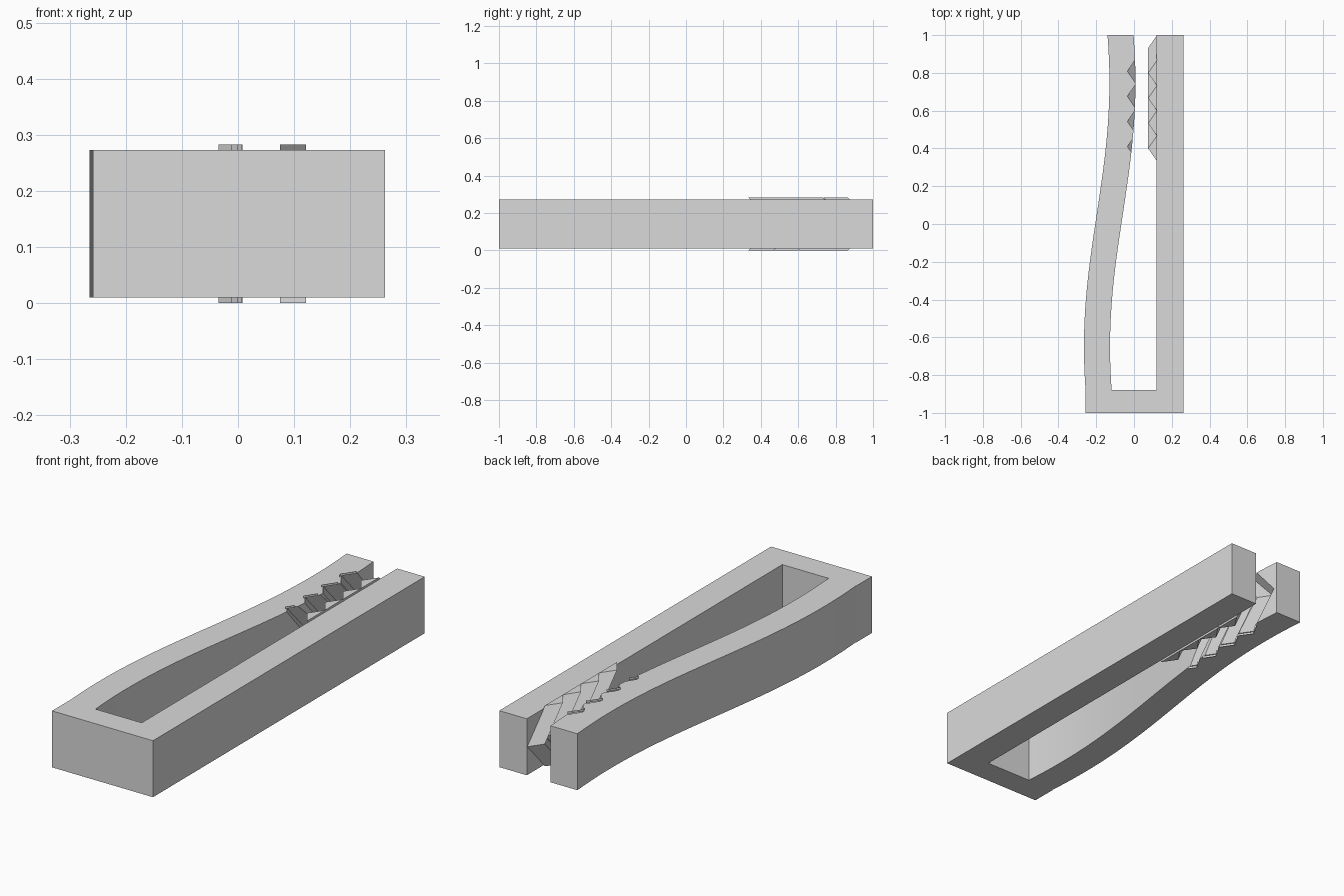
import bpy, bmesh, math

if "Cube" in bpy.data.objects:
    bpy.data.objects.remove(bpy.data.objects["Cube"], do_unlink=True)

LOW, HIGH = 0.01, 0.273          # body thickness
MID = (LOW + HIGH) / 2
LIP = 0.01                       # teeth stand this far beyond the body
PITCH = 0.133
FIRST = 0.40                     # first tooth tip
COUNT = 4

grey = bpy.data.materials.new("plain_grey")
grey.use_nodes = True
grey.diffuse_color = (0.7, 0.7, 0.7, 1)
grey.node_tree.nodes["Principled BSDF"].inputs["Base Color"].default_value = grey.diffuse_color


def finish(name, bm):
    bmesh.ops.recalc_face_normals(bm, faces=bm.faces)
    mesh = bpy.data.meshes.new(name)
    bm.to_mesh(mesh)
    bm.free()
    mesh.materials.append(grey)
    obj = bpy.data.objects.new(name, mesh)
    bpy.context.collection.objects.link(obj)
    return obj


def loft(bm, profile, levels, capped=True):
    """Stack an xy profile at (z, y shift) levels and skin the sides."""
    rings = [[bm.verts.new((x, y + dy, z)) for x, y in profile] for z, dy in levels]
    n = len(profile)
    for a, b in zip(rings, rings[1:]):
        for i in range(n if capped else n - 1):
            j = (i + 1) % n
            bm.faces.new((a[i], a[j], b[j], b[i]))
    if capped:
        bm.faces.new(rings[0])
        bm.faces.new(rings[-1])


def chevron(bottom, top):
    return [(bottom, 0), (MID, PITCH), (top, 0)]


def tooth_profile(tip, base, y):
    half = PITCH / 2 * 0.995
    return [(base, y - half), (tip, y), (base, y + half)]


FLAT = [(LOW, 0), (HIGH, 0)]
tooth_rows = [FIRST + PITCH * k for k in range(COUNT)]

# Straight jaw and end block in one L-shaped bar
bm = bmesh.new()
loft(bm, [(-0.258, -1), (0.262, -1), (0.262, 1), (0.12, 1), (0.12, -0.88), (-0.258, -0.88)], FLAT)
finish("straight_jaw_and_end_block", bm)

# Chevron teeth on the straight jaw
bm = bmesh.new()
for y in tooth_rows:
    loft(bm, tooth_profile(0.075, 0.121, y), chevron(LOW - LIP, HIGH + LIP))
finish("straight_jaw_teeth", bm)


# Curved spring jaw following a smooth S
def outer_edge(y):
    t = (y + 0.65) / 1.4
    return -0.265 + 0.135 * (1 - math.cos(math.pi * t)) / 2


WIDTH = 0.138
STEPS = 32
ys = [-0.9 + 1.9 * i / STEPS for i in range(STEPS + 1)]
outline = [(outer_edge(y), y) for y in ys]
outline += [(outer_edge(y) + WIDTH, y) for y in reversed(ys)]
bm = bmesh.new()
loft(bm, outline, FLAT)
curved = finish("curved_jaw", bm)

# Matching chevron notches cut into the curved jaw
NOTCH_TIP, NOTCH_BASE = -0.035, 0.010
bm = bmesh.new()
for y in tooth_rows:
    loft(bm, tooth_profile(NOTCH_TIP, NOTCH_BASE, y), chevron(LOW - LIP, HIGH + LIP))
cutter = finish("notch_cutter", bm)
cutter.hide_render = True
cutter.hide_viewport = True
cut = curved.modifiers.new("notches", "BOOLEAN")
cut.operation = "DIFFERENCE"
cut.solver = "EXACT"
cut.object = cutter

# Thin raised lips around the notches, above and below
bm = bmesh.new()
for y in tooth_rows:
    edge = outer_edge(y) + WIDTH
    half = PITCH / 2 * (edge - NOTCH_TIP) / (NOTCH_BASE - NOTCH_TIP)
    vee = [(edge, y - half), (NOTCH_TIP, y), (edge, y + half)]
    loft(bm, vee, [(LOW - LIP, 0), (LOW, 0)], capped=False)
    loft(bm, vee, [(HIGH, 0), (HIGH + LIP, 0)], capped=False)
finish("notch_lips", bm)

# Soften the curve but keep every corner crisp
bpy.ops.object.select_all(action="DESELECT")
curved.select_set(True)
bpy.context.view_layer.objects.active = curved
bpy.ops.object.modifier_apply(modifier="notches")
bpy.data.objects.remove(cutter, do_unlink=True)
bpy.ops.object.shade_smooth_by_angle(angle=math.radians(20))
